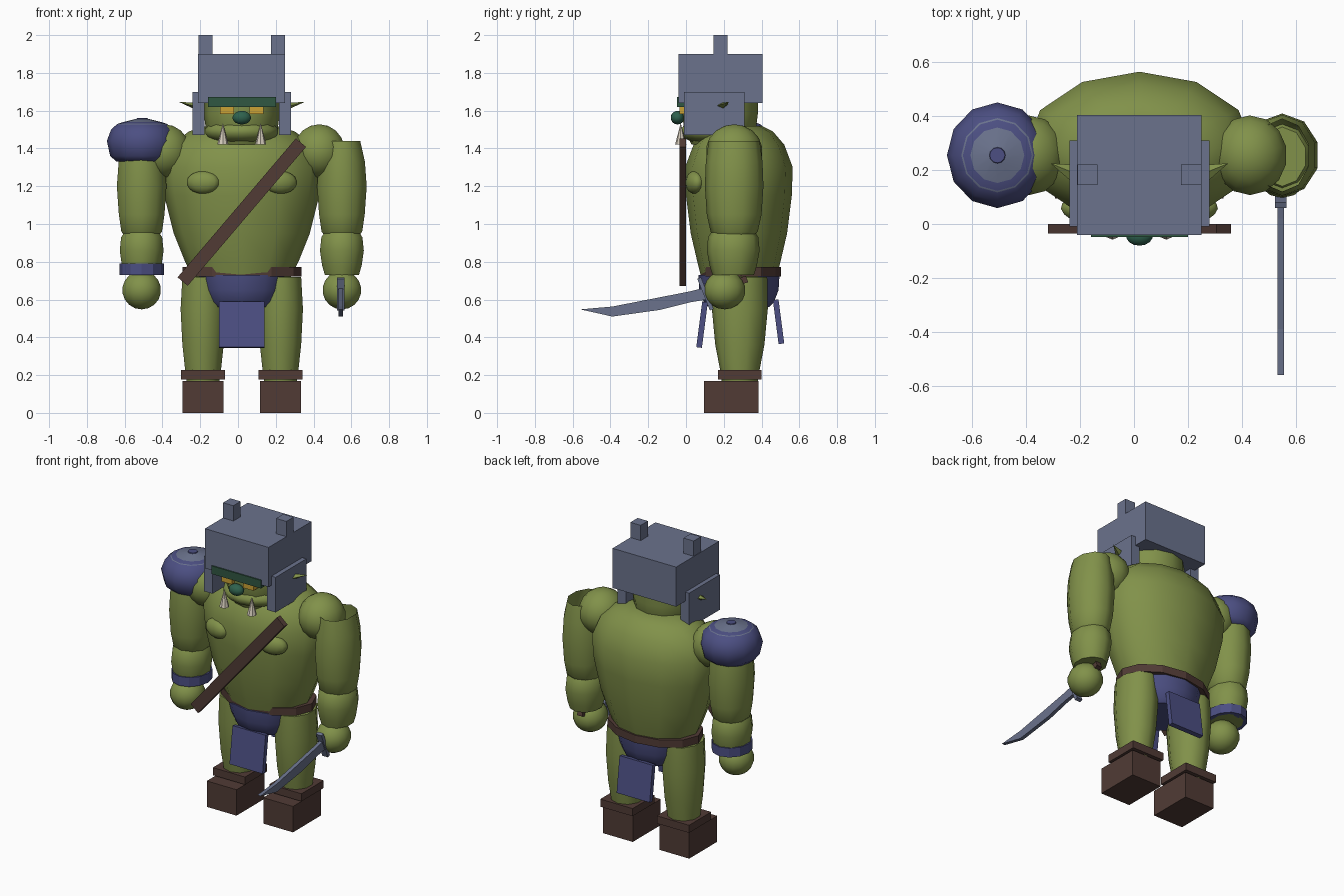
import bpy, bmesh, math
from mathutils import Vector, Matrix

cube = bpy.data.objects.get("Cube")
if cube:
    bpy.data.objects.remove(cube, do_unlink=True)


def material(name, r, g, b):
    m = bpy.data.materials.new(name)
    m.use_nodes = True
    m.diffuse_color = (r, g, b, 1)
    m.node_tree.nodes["Principled BSDF"].inputs["Base Color"].default_value = (r, g, b, 1)
    return m


GREEN = material("olive skin", .22, .285, .068)
BLUE = material("indigo cloth", .072, .078, .225)
STEEL = material("steel", .145, .17, .265)
BROWN = material("brown leather", .082, .044, .036)
BROW = material("brow green", .03, .095, .055)
NOSE = material("nose green", .028, .12, .075)
YELLOW = material("eye yellow", .6, .36, .035)
IVORY = material("ivory", .66, .6, .5)

MID = .02  # symmetry plane of the body


def finish(name, bm, mats, angle=0):
    bmesh.ops.recalc_face_normals(bm, faces=bm.faces)
    mesh = bpy.data.meshes.new(name)
    bm.to_mesh(mesh)
    bm.free()
    obj = bpy.data.objects.new(name, mesh)
    bpy.context.collection.objects.link(obj)
    for m in mats:
        mesh.materials.append(m)
    if angle:
        bpy.ops.object.select_all(action='DESELECT')
        obj.select_set(True)
        bpy.context.view_layer.objects.active = obj
        bpy.ops.object.shade_smooth_by_angle(angle=math.radians(angle))
    return obj


def box(name, mat, x, y, z, tilt=None):
    """Box from (min, max) ranges, optionally turned about its centre."""
    bm = bmesh.new()
    bmesh.ops.create_cube(bm, size=1)
    bm.transform(Matrix.Diagonal((x[1] - x[0], y[1] - y[0], z[1] - z[0], 1)))
    if tilt:
        bm.transform(Matrix.Rotation(tilt[0], 4, tilt[1]))
    bm.transform(Matrix.Translation([sum(r) / 2 for r in (x, y, z)]))
    return finish(name, bm, [mat])


def loft(name, mats, cx, cy, rings, n=12, angle=50, bottom=True, top=True):
    """Stack of elliptical rings (z, rx, ry)."""
    bm = bmesh.new()
    loops = []
    for z, rx, ry in rings:
        loops.append([bm.verts.new((cx + rx * math.sin(t), cy + ry * math.cos(t), z))
                      for t in (2 * math.pi * i / n for i in range(n))])
    for j, (a, b) in enumerate(zip(loops, loops[1:])):
        for i in range(n):
            k = (i + 1) % n
            f = bm.faces.new((a[i], a[k], b[k], b[i]))
            f.material_index = j % 2 if len(mats) > 1 and j > 3 else 0
    if bottom:
        bm.faces.new(loops[0][::-1])
    if top:
        bm.faces.new(loops[-1])
    return finish(name, bm, mats, angle)


def ball(name, mat, centre, radii, turn=0):
    bm = bmesh.new()
    bmesh.ops.create_uvsphere(bm, u_segments=14, v_segments=9, radius=1)
    bm.transform(Matrix.Translation(centre) @ Matrix.Rotation(turn, 4, 'Z')
                 @ Matrix.Diagonal((*radii, 1)))
    return finish(name, bm, [mat], 60)


def spike(name, mat, base, tip, r, n, flat=1):
    bm = bmesh.new()
    d = Vector(tip) - Vector(base)
    bmesh.ops.create_cone(bm, cap_ends=True, segments=n, radius1=r, radius2=0, depth=d.length)
    bm.transform(Matrix.Translation(Vector(base) + d / 2)
                 @ d.to_track_quat('Z', 'Y').to_matrix().to_4x4()
                 @ Matrix.Diagonal((1, flat, 1, 1)))
    return finish(name, bm, [mat])


# Torso, belt and loincloth
loft("torso", [GREEN], MID, .28, [(.72, .26, .2), (.8, .3, .22), (.95, .36, .255),
     (1.15, .41, .28), (1.3, .425, .285), (1.42, .375, .24), (1.49, .28, .18), (1.52, .18, .12)])
loft("belt", [BROWN], MID, .29, [(.722, .315, .213), (.772, .315, .213)], angle=20)
loft("loincloth", [BLUE], MID, .28, [(.56, .18, .16), (.585, .205, .185), (.65, .235, .21),
     (.73, .26, .215)], angle=35)
box("front_flap", BLUE, (-.1, .14), (.07, .1), (.345, .588), (-.13, 'X'))
box("back_flap", BLUE, (-.1, .14), (.475, .505), (.365, .6), (.13, 'X'))

# Chest strap
strap_angle = math.atan2(.735, .626)
box("chest_strap", BROWN, (-.463, .503), (-.035, 0), (1.028, 1.098), (-strap_angle, 'Y'))

# Head and face
loft("head", [GREEN], MID, .18, [(1.42, .15, .15), (1.5, .19, .19), (1.58, .2, .2), (1.7, .2, .2)])
ball("jaw", GREEN, (MID, .15, 1.49), (.2, .18, .075))
ball("nose", NOSE, (MID, -.045, 1.563), (.05, .036, .036))
box("brow", BROW, (-.16, .2), (-.048, .02), (1.62, 1.673))

# Helmet
box("helmet", STEEL, (-.212, .25), (-.04, .405), (1.64, 1.9))

for side, label in ((1, "left"), (-1, "right")):
    def sx(a, b):
        return sorted((MID + side * a, MID + side * b))

    c = MID + side * .53
    # Helmet studs and cheek plates
    box(label + "_helmet_stud", STEEL, sx(.155, .23), (.145, .22), (1.88, 2))
    box(label + "_cheek_plate", STEEL, sx(.198, .26), (-.01, .31), (1.47, 1.7))
    # Facial features
    box(label + "_eye", YELLOW, sx(.04, .115), (-.034, .03), (1.582, 1.625))
    spike(label + "_tusk", IVORY, (MID + side * .1, -.028, 1.42),
          (MID + side * .1, -.028, 1.535), .03, 8)
    spike(label + "_ear", GREEN, (MID + side * .22, .18, 1.62),
          (MID + side * .33, .225, 1.645), .04, 4, .6)
    ball(label + "_pec", GREEN, (MID + side * .205, .045, 1.22), (.09, .045, .06), side * .25)

    # Arms
    ball(label + "_shoulder", GREEN, (MID + side * .41, .255, 1.385), (.14, .15, .143))
    loft(label + "_upper_arm", [GREEN], c, .255, [(.93, .09, .1), (.96, .113, .125),
         (1.05, .127, .145), (1.2, .138, .155), (1.33, .128, .15), (1.44, .102, .135)],
         n=10, top=False)
    loft(label + "_forearm", [GREEN], c, .25, [(.73, .095, .11), (.78, .11, .125),
         (.86, .122, .14), (.93, .114, .133), (.965, .09, .11)], n=10)
    ball(label + "_hand", GREEN, (c, .205, .65), (.105, .11, .102))

    # Legs and boots
    leg = MID + side * .205
    loft(label + "_leg", [GREEN], leg, .285, [(.16, .09, .095), (.23, .1, .105), (.36, .115, .13),
         (.55, .125, .148), (.72, .115, .145)], n=10)
    box(label + "_boot", BROWN, (leg - .108, leg + .108), (.095, .385), (0, .17))
    box(label + "_boot_cuff", BROWN, (leg - .117, leg + .117), (.17, .4), (.177, .227))

# Shoulder pad with inlaid steel rings, and bracelet
loft("shoulder_pad", [BLUE, STEEL], MID - .527, .255, [(1.33, .135, .14), (1.36, .17, .175),
     (1.44, .187, .196), (1.5, .165, .172), (1.528, .134, .138), (1.532, .126, .13),
     (1.54, .094, .097), (1.557, .03, .03)][:4] + [(1.528, .134, .138), (1.531, .128, .132),
     (1.54, .1, .103), (1.557, .03, .03), (1.562, .028, .028)], n=12)
for p in bpy.data.objects["shoulder_pad"].data.polygons:
    r = math.hypot(p.center.x - MID + .527, p.center.y - .255)
    p.material_index = 1 if p.center.z > 1.5 and (.029 < r < .09 or .125 < r < .133) else 0
loft("bracelet", [BLUE], MID - .53, .25, [(.73, .118, .133), (.79, .118, .133)], angle=20)

# Curved sword held in the left hand
bm = bmesh.new()
outline = [(.11, .665), (.02, .643), (-.2, .6), (-.39, .563), (-.56, .548),
           (-.39, .51), (-.14, .545), (.02, .585), (.11, .6)]
blade = bm.faces.new([bm.verts.new((.532, y, z)) for y, z in outline])
ext = bmesh.ops.extrude_face_region(bm, geom=[blade])
bmesh.ops.translate(bm, vec=(.024, 0, 0),
                    verts=[v for v in ext["geom"] if isinstance(v, bmesh.types.BMVert)])
finish("sword_blade", bm, [STEEL])
box("sword_guard", STEEL, (.524, .565), (.092, .114), (.54, .72), (.38, 'X'))
box("sword_grip", BROWN, (.526, .562), (.09, .33), (.65, .686), (.35, 'X'))
